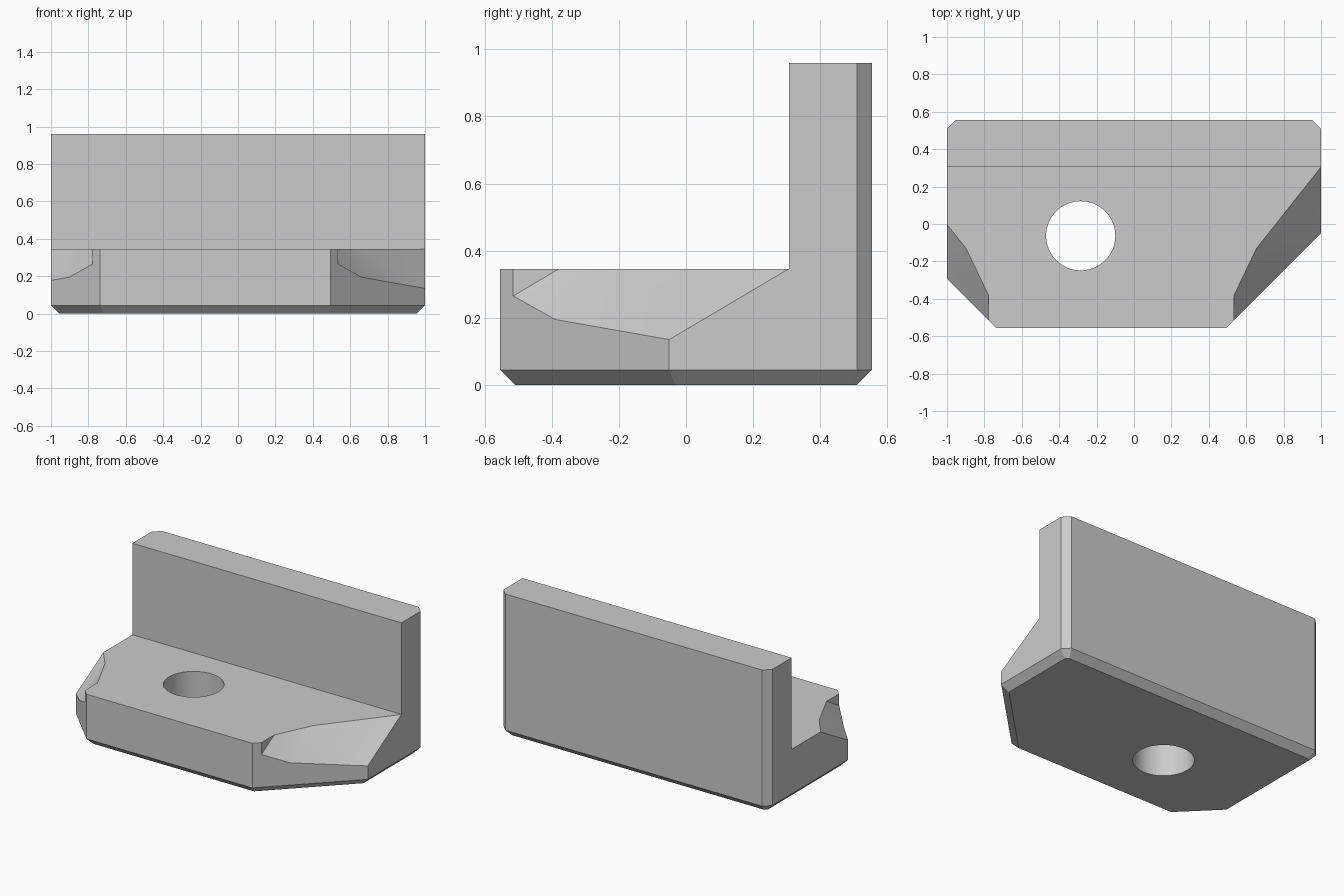
import bpy, bmesh, math

default = bpy.data.objects.get("Cube")
if default:
    bpy.data.objects.remove(default, do_unlink=True)

grey = bpy.data.materials.new("plain grey")
grey.use_nodes = True
colour = (0.6, 0.6, 0.6, 1)
grey.diffuse_color = colour
grey.node_tree.nodes["Principled BSDF"].inputs["Base Color"].default_value = colour

HEIGHT, SHELF, WALL_Y, CHAMFER = 0.96, 0.345, 0.307, 0.045


def add_object(name, bm, helper=False):
    bmesh.ops.recalc_face_normals(bm, faces=bm.faces)
    mesh = bpy.data.meshes.new(name)
    bm.to_mesh(mesh)
    bm.free()
    mesh.materials.append(grey)
    obj = bpy.data.objects.new(name, mesh)
    bpy.context.collection.objects.link(obj)
    if helper:
        obj.hide_render = True
        obj.hide_viewport = True
    return obj


def raise_to(bm, top):
    """Extrude every face up to a flat lid at the given height."""
    new = bmesh.ops.extrude_face_region(bm, geom=bm.faces[:], use_keep_orig=True)["geom"]
    for v in new:
        if isinstance(v, bmesh.types.BMVert):
            v.co.z = top


def prism(outline, bottom, top):
    bm = bmesh.new()
    bm.faces.new([bm.verts.new((x, y, bottom)) for x, y in outline])
    raise_to(bm, top)
    return bm


# Bracket block, with a chamfer round its foot
footprint = [(-1, -0.293), (-0.738, -0.555), (0.495, -0.555), (1, -0.05),
             (1, 0.51), (0.955, 0.555), (-0.955, 0.555), (-1, 0.51)]
bm = prism(footprint, 0, HEIGHT)
bmesh.ops.recalc_face_normals(bm, faces=bm.faces)
foot = [e for e in bm.edges if all(v.co.z < 0.001 for v in e.verts)]
bmesh.ops.bevel(bm, geom=foot, offset=CHAMFER, segments=1, affect='EDGES')
bracket = add_object("bracket", bm)

# Space above the shelf
space = [(-2, -1), (2, -1), (2, WALL_Y), (-2, WALL_Y)]
cutters = [add_object("shelf_cutter", prism(space, SHELF, 2), True)]

# Round bolt hole
hole = [(-0.285 + 0.185 * math.cos(a), -0.063 + 0.185 * math.sin(a))
        for a in (math.tau * i / 64 for i in range(64))]
cutters.append(add_object("hole_cutter", prism(hole, -1, 0.7), True))


# Sloping corner reliefs: rim points, lower edge points, and overshoot points
def relief(name, side, shift):
    points = {
        "rim_a": (0.655, -0.13, SHELF), "rim_b": (0.535, -0.38, SHELF),
        "low_a": (1, 0.305, SHELF), "low_b": (1, -0.05, 0.135),
        "low_c": (0.66, -0.39, 0.195), "low_d": (0.535, -0.515, 0.265),
        "out_a": (1.1, 0.305, SHELF), "out_b": (1.1, -0.15, 0.135),
        "out_c": (0.74, -0.47, 0.195), "out_d": (0.535, -0.65, 0.265),
    }
    faces = ["low_a rim_a low_b", "rim_a low_c low_b", "rim_a rim_b low_c",
             "rim_b low_d low_c", "low_a low_b out_b out_a",
             "low_b low_c out_c out_b", "low_c low_d out_d out_c"]
    bm = bmesh.new()
    verts = {k: bm.verts.new((side * (x + shift), y, z)) for k, (x, y, z) in points.items()}
    for face in faces:
        bm.faces.new([verts[k] for k in face.split()])
    bmesh.ops.triangulate(bm, faces=bm.faces[:])
    raise_to(bm, 0.6)
    return add_object(name, bm, True)


cutters.append(relief("left_relief_cutter", 1, 0))
cutters.append(relief("right_relief_cutter", -1, 0.243))

for cutter in cutters:
    cut = bracket.modifiers.new(cutter.name, 'BOOLEAN')
    cut.operation = 'DIFFERENCE'
    cut.solver = 'EXACT'
    cut.object = cutter

# Bake the cuts, drop the cutters and keep sharp edges crisp
bpy.context.view_layer.update()
result = bpy.data.meshes.new_from_object(
    bracket.evaluated_get(bpy.context.evaluated_depsgraph_get()))
bracket.modifiers.clear()
bracket.data = result
for cutter in cutters:
    bpy.data.objects.remove(cutter, do_unlink=True)
bpy.ops.object.select_all(action='DESELECT')
bracket.select_set(True)
bpy.context.view_layer.objects.active = bracket
bpy.ops.object.shade_smooth_by_angle(angle=math.radians(30))
